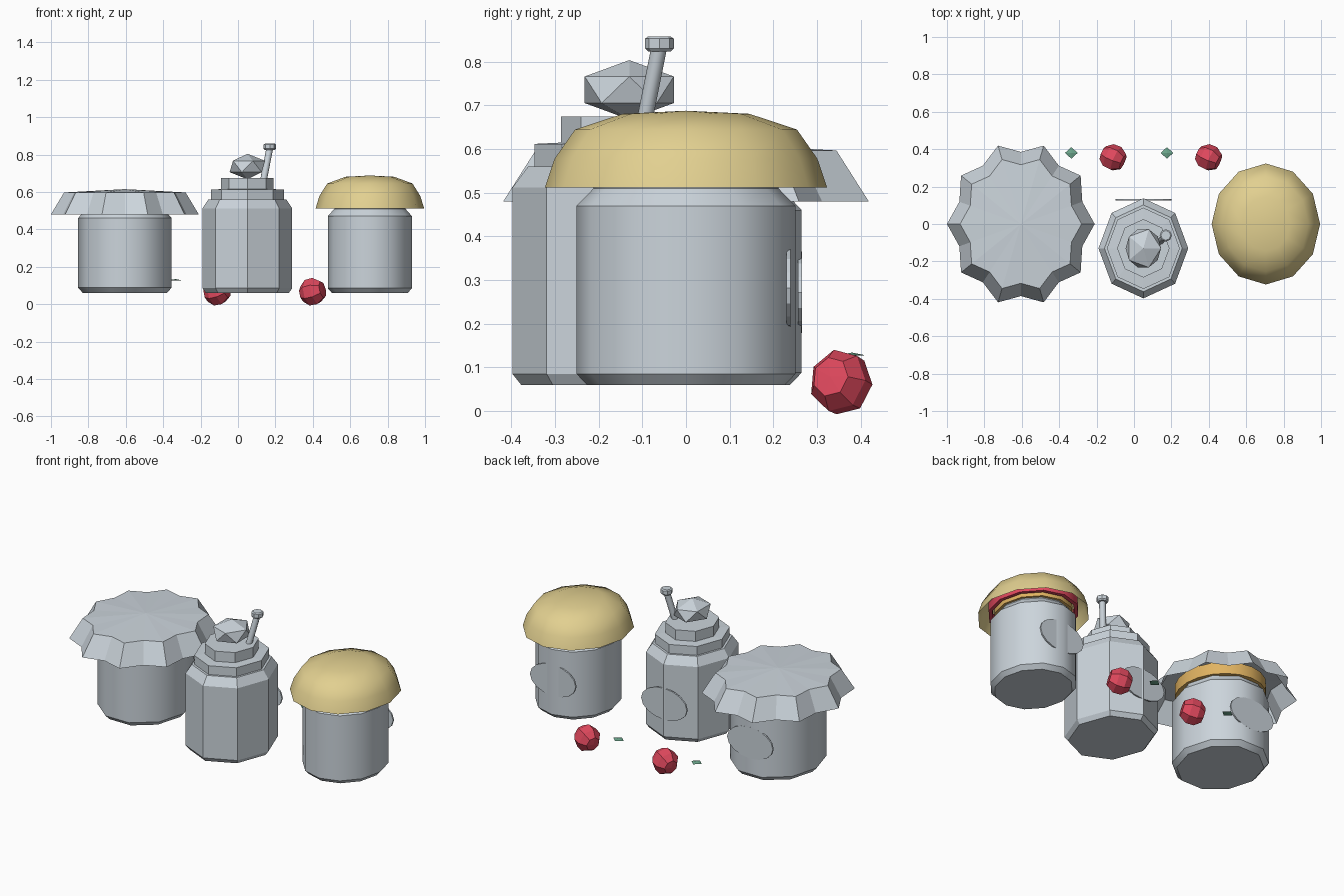
import bpy, bmesh, math
from mathutils import Vector, Matrix

if "Cube" in bpy.data.objects:
    bpy.data.objects.remove(bpy.data.objects["Cube"])


def material(name, rgb):
    m = bpy.data.materials.new(name)
    m.diffuse_color = (*rgb, 1)
    m.use_nodes = True
    m.node_tree.nodes["Principled BSDF"].inputs["Base Color"].default_value = m.diffuse_color
    return m


GLASS = material("pale_grey", (0.60, 0.66, 0.71))
CLOTH = material("straw_yellow", (0.76, 0.63, 0.28))
RED = material("berry_red", (0.74, 0.065, 0.11))
GREEN = material("leaf_green", (0.15, 0.38, 0.26))
GOLD = material("gold_orange", (0.75, 0.45, 0.12))
YS = 1.115  # everything is slightly deeper than wide


def finish(bm, name, mat, matrix, smooth=None, recalc=True):
    if recalc:
        bmesh.ops.recalc_face_normals(bm, faces=bm.faces)
    me = bpy.data.meshes.new(name)
    bm.to_mesh(me)
    bm.free()
    me.materials.append(mat)
    ob = bpy.data.objects.new(name, me)
    bpy.context.collection.objects.link(ob)
    ob.matrix_world = matrix
    if smooth:
        bpy.ops.object.select_all(action='DESELECT')
        ob.select_set(True)
        bpy.context.view_layer.objects.active = ob
        bpy.ops.object.shade_smooth_by_angle(angle=math.radians(smooth))
    return ob


def lathe(name, profile, n, mat, loc, ys=YS, smooth=None, wave=1.0, rot=None):
    """Spin (radius, z) points listed from bottom to top; wave shrinks every second vertex."""
    bm = bmesh.new()
    rings = []
    for r, z in profile:
        if r == 0:
            rings.append([bm.verts.new((0, 0, z))] * n)
            continue
        ring = []
        for i in range(n):
            a = 2 * math.pi * i / n
            k = r * (wave if i % 2 else 1)
            ring.append(bm.verts.new((k * math.cos(a), k * ys * math.sin(a), z)))
        rings.append(ring)
    for lo, hi in zip(rings, rings[1:]):
        for i in range(n):
            j = (i + 1) % n
            loop = []
            for v in (lo[i], lo[j], hi[j], hi[i]):
                if v not in loop:
                    loop.append(v)
            bm.faces.new(loop)
    m = Matrix.Translation(loc)
    if rot:
        m = m @ rot.to_matrix().to_4x4()
    return finish(bm, name, mat, m, smooth, recalc=False)


LX, RX, MX, MY = -0.605, 0.705, 0.05, -0.13

# left jar with a scalloped cloth cover
lathe("left_jar", [(0, .06), (.225, .06), (.25, .088), (.25, .46), (.222, .492), (.215, .53), (0, .53)],
      10, GLASS, (LX, 0, 0), smooth=40)
lathe("left_lid_band", [(.20, .50), (.235, .50), (.235, .57), (0, .57)], 20, GOLD, (LX, 0, 0), smooth=40)
lathe("left_cloth_cover", [(.395, .48), (.325, .597), (0, .615)], 20, GLASS, (LX, 0, 0), wave=.875)

# right jar with a domed cover
lathe("right_jar", [(0, .06), (.203, .06), (.225, .085), (.225, .47), (.19, .51), (.19, .53), (0, .53)],
      12, GLASS, (RX, 0, 0), smooth=40)
lathe("right_lid_band", [(.17, .515), (.205, .515), (.205, .58), (0, .58)], 12, GOLD, (RX, 0, 0), smooth=40)
lathe("right_ribbon_ring", [(.215, .53), (.235, .53), (.235, .58), (.215, .58)], 12, RED, (RX, 0, 0), smooth=40)
lathe("right_domed_cover", [(.29, .512), (.27, .578), (.228, .645), (.13, .681), (0, .688)],
      12, CLOTH, (RX, 0, 0), smooth=40)

# middle octagonal pot with stepped lid
lathe("middle_pot", [(0, .06), (.222, .06), (.24, .085), (.24, .512), (.208, .56), (0, .56)],
      8, GLASS, (MX, MY, 0))
lathe("pot_lid", [(0, .555), (.195, .56), (.195, .612), (.14, .615), (.14, .675), (0, .675)],
      8, GLASS, (MX, MY, 0))
bm = bmesh.new()
bmesh.ops.create_icosphere(bm, subdivisions=1, radius=1)
finish(bm, "lid_knob", GLASS, Matrix.Translation((MX, MY, .736)) @ Matrix.Diagonal((.106, .12, .068, 1)))

# dipper leaning out of the lid
foot, head = Vector((.132, -.10, .64)), Vector((.17, -.061, .835))
axis = head - foot
lathe("dipper_handle", [(0, 0), (.018, 0), (.018, axis.length), (0, axis.length)], 8, GLASS, foot,
      ys=1, rot=axis.to_track_quat('Z', 'Y'), smooth=50)
lathe("dipper_tip", [(0, -.016), (.026, -.016), (.033, -.009), (.033, .013), (.026, .018), (0, .018)], 8, GLASS,
      (.17, -.061, .84), ys=1)

# oval labels on the back of each jar
for name, x, y, z in (("left", LX, .261, .272), ("middle", MX, .13, .277), ("right", RX, .235, .282)):
    bm = bmesh.new()
    bmesh.ops.create_cone(bm, cap_ends=True, segments=16, radius1=1, radius2=1, depth=.009)
    finish(bm, name + "_label", GLASS, Matrix.Translation((x, y, z))
           @ Matrix.Rotation(-math.pi / 2, 4, 'X') @ Matrix.Diagonal((.15, .093, 1, 1)))

# berries and their loose leaves
tilt = Vector((.85, -.38, .2)).to_track_quat('Z', 'Y')
for i, x in enumerate((-.113, .398)):
    lathe(f"berry_{i + 1}", [(0, -.065), (.04, -.06), (.068, -.025), (.07, .02), (.044, .06), (0, .062)],
          7, RED, (x, .355, .066), ys=1.05, rot=tilt)
    lathe(f"berry_leaf_{i + 1}", [(0, .126), (.034, .128), (0, .134)], 4, GREEN, (x - .222, .38, 0), ys=.9)
